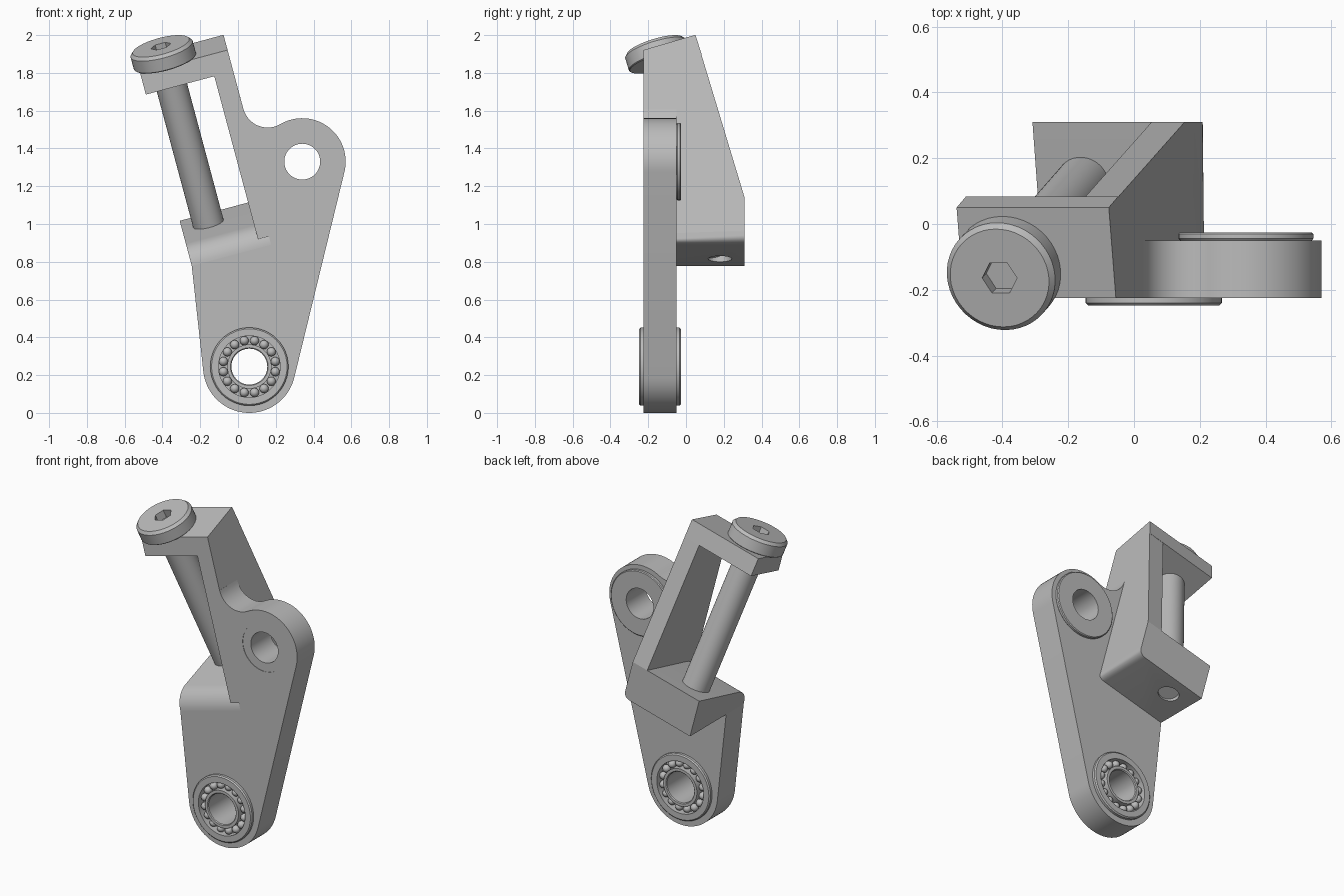
import bpy, bmesh, math
from mathutils import Matrix, Vector

cube = bpy.data.objects.get("Cube")
if cube:
    bpy.data.objects.remove(cube, do_unlink=True)

steel = bpy.data.materials.new("plain_grey_metal")
steel.use_nodes = True
GREY = (0.5, 0.5, 0.5, 1)
steel.diffuse_color = GREY
steel.node_tree.nodes["Principled BSDF"].inputs["Base Color"].default_value = GREY

LEAN = math.radians(15)
TILT = math.atan(0.295)
BRACKET = Matrix.Rotation(-LEAN, 4, 'Y')      # bracket leans sideways
BOLT = BRACKET @ Matrix.Translation((0.108, 0.18, 0.815)) @ Matrix.Rotation(TILT, 4, 'X')
FACE_FRONT = Matrix.Rotation(math.pi / 2, 4, 'X')


def finish(name, bm, matrix):
    bm.transform(matrix)
    bmesh.ops.recalc_face_normals(bm, faces=bm.faces)
    mesh = bpy.data.meshes.new(name)
    bm.to_mesh(mesh)
    bm.free()
    mesh.materials.append(steel)
    obj = bpy.data.objects.new(name, mesh)
    bpy.context.collection.objects.link(obj)
    return obj


def select(obj):
    bpy.ops.object.select_all(action='DESELECT')
    obj.select_set(True)
    bpy.context.view_layer.objects.active = obj


def smooth(obj):
    select(obj)
    bpy.ops.object.shade_smooth_by_angle(angle=math.radians(30))


def prism(points, direction):
    bm = bmesh.new()
    face = bm.faces.new([bm.verts.new(p) for p in points])
    ext = bmesh.ops.extrude_face_region(bm, geom=[face])
    moved = [v for v in ext["geom"] if isinstance(v, bmesh.types.BMVert)]
    bmesh.ops.translate(bm, verts=moved, vec=direction)
    return bm


def section(profile, p0, p1):
    """Side profile in (y, height), extruded across the bracket."""
    return prism([(p0, y, q) for y, q in profile], (p1 - p0, 0, 0))


def lathe(name, profile, matrix, closed=False, steps=48):
    bm = bmesh.new()
    vs = [bm.verts.new((r, 0, h)) for r, h in profile]
    for a, b in zip(vs, vs[1:] + (vs[:1] if closed else [])):
        bm.edges.new((a, b))
    bmesh.ops.spin(bm, geom=bm.verts[:] + bm.edges[:], cent=(0, 0, 0), axis=(0, 0, 1),
                   angle=math.tau, steps=steps, use_merge=True)
    bmesh.ops.remove_doubles(bm, verts=bm.verts, dist=1e-4)
    return finish(name, bm, matrix)


def rod(name, r, h0, h1, matrix, steps=48):
    return lathe(name, [(0, h0), (r, h0), (r, h1), (0, h1)], matrix, steps=steps)


def cut(obj, cutter):
    cutter.hide_render = True
    mod = obj.modifiers.new("cut", 'BOOLEAN')
    mod.operation, mod.object, mod.solver = 'DIFFERENCE', cutter, 'EXACT'
    select(obj)
    bpy.ops.object.modifier_apply(modifier=mod.name)
    bpy.data.objects.remove(cutter, do_unlink=True)


def arc(cx, cz, r, a0, a1, n):
    return [(cx + r * math.cos(a), cz + r * math.sin(a))
            for a in (math.radians(a0 + (a1 - a0) * i / n) for i in range(n + 1))]


def leaned(p, q):
    v = BRACKET @ Vector((p, 0, q))
    return (v.x, v.z)


# Main lever plate: round foot, round lobe, fillet into the arm
FOOT, LOBE = (0.06, 0.245), (0.34, 1.33)
FRONT, BACK = -0.225, -0.05
INNER, OUTER, LEFT, BASE = 0.34, 0.444, -0.035, 0.815
outline = arc(*FOOT, 0.245, -174.3, -13.7, 32)
outline += arc(*LOBE, 0.23, -13.7, 120.3, 28)
outline += arc(0.157, 1.643, 0.1325, -59.7, -165, 14)
outline += [leaned(0.4, 1.547), leaned(0.4, BASE), leaned(LEFT, BASE)]
plate = finish("lever_plate", prism([(x, FRONT, z) for x, z in outline], (0, BACK - FRONT, 0)), Matrix())


def at(centre, y=(FRONT + BACK) / 2):
    return Matrix.Translation((centre[0], y, centre[1])) @ FACE_FRONT


cut(plate, rod("cutter", 0.15, -0.3, 0.3, at(LOBE)))
cut(plate, rod("cutter", 0.19, -0.3, 0.3, at(FOOT)))
smooth(plate)

# Arm with vertical front and sloping back
arm = section([(FRONT, 0.86), (FRONT, 1.87), (0.05, 1.953), (0.31, 1.062), (0.31, 0.88)], INNER, OUTER)
finish("bracket_arm", arm, BRACKET)

# Top shelf under the bolt head
shelf = section([(FRONT, 1.754), (FRONT, 1.87), (0.05, 1.953), (0.083, 1.845)], LEFT, OUTER)
finish("bracket_shelf", shelf, BRACKET)

# Lower block, front rolled over into the plate
R = 0.127
rolled = arc(FRONT + R, BASE, R, 180, 90 + math.degrees(TILT), 12)
block = section(rolled + [(0.31, 1.062), (0.31, BASE)], LEFT, OUTER)
corner = [e for e in block.edges if all(v.co.x > OUTER - 0.01 and v.co.z < BASE + 0.001 for v in e.verts)]
bmesh.ops.bevel(block, geom=corner, offset=0.04, segments=5, profile=0.5, affect='EDGES')
block = finish("bracket_block", block, BRACKET)
cut(block, rod("cutter", 0.06, -0.1, 0.03, BOLT))
smooth(block)

# Bolt: shaft, chamfered head, hex socket
SEAT = 1.126
smooth(rod("bolt_shaft", 0.083, 0.05, SEAT + 0.01, BOLT))
head = lathe("bolt_head", [(0, SEAT), (0.165, SEAT), (0.17, SEAT + 0.005), (0.17, SEAT + 0.073),
                           (0.155, SEAT + 0.09), (0, SEAT + 0.09)], BOLT)
cut(head, rod("cutter", 0.055, SEAT + 0.04, SEAT + 0.2, BOLT, steps=6))
smooth(head)

# Flanged bushing in the lobe
bush = [(0.095, 0.085), (0.15, 0.085), (0.15, -0.0875), (0.2, -0.0875),
        (0.205, -0.093), (0.205, -0.107), (0.2, -0.112), (0.095, -0.112)]
smooth(lathe("lobe_bushing", bush, at(LOBE), closed=True))

# Ball bearing in the foot, same on both sides
half = [(0.095, 0.105), (0.1, 0.11), (0.117, 0.11), (0.117, 0.06),
        (0.163, 0.06), (0.163, 0.11), (0.2, 0.11), (0.207, 0.103)]
smooth(lathe("bearing_rings", half + [(r, -h) for r, h in reversed(half)], at(FOOT), closed=True))

BALLS = 16
balls = bmesh.new()
for side in (-1, 1):
    for i in range(BALLS):
        a = math.tau * (i + 0.5) / BALLS
        spot = Matrix.Translation((0.14 * math.cos(a), 0.14 * math.sin(a), side * 0.078))
        bmesh.ops.create_uvsphere(balls, u_segments=14, v_segments=10, radius=0.024, matrix=spot)
smooth(finish("bearing_balls", balls, at(FOOT)))
